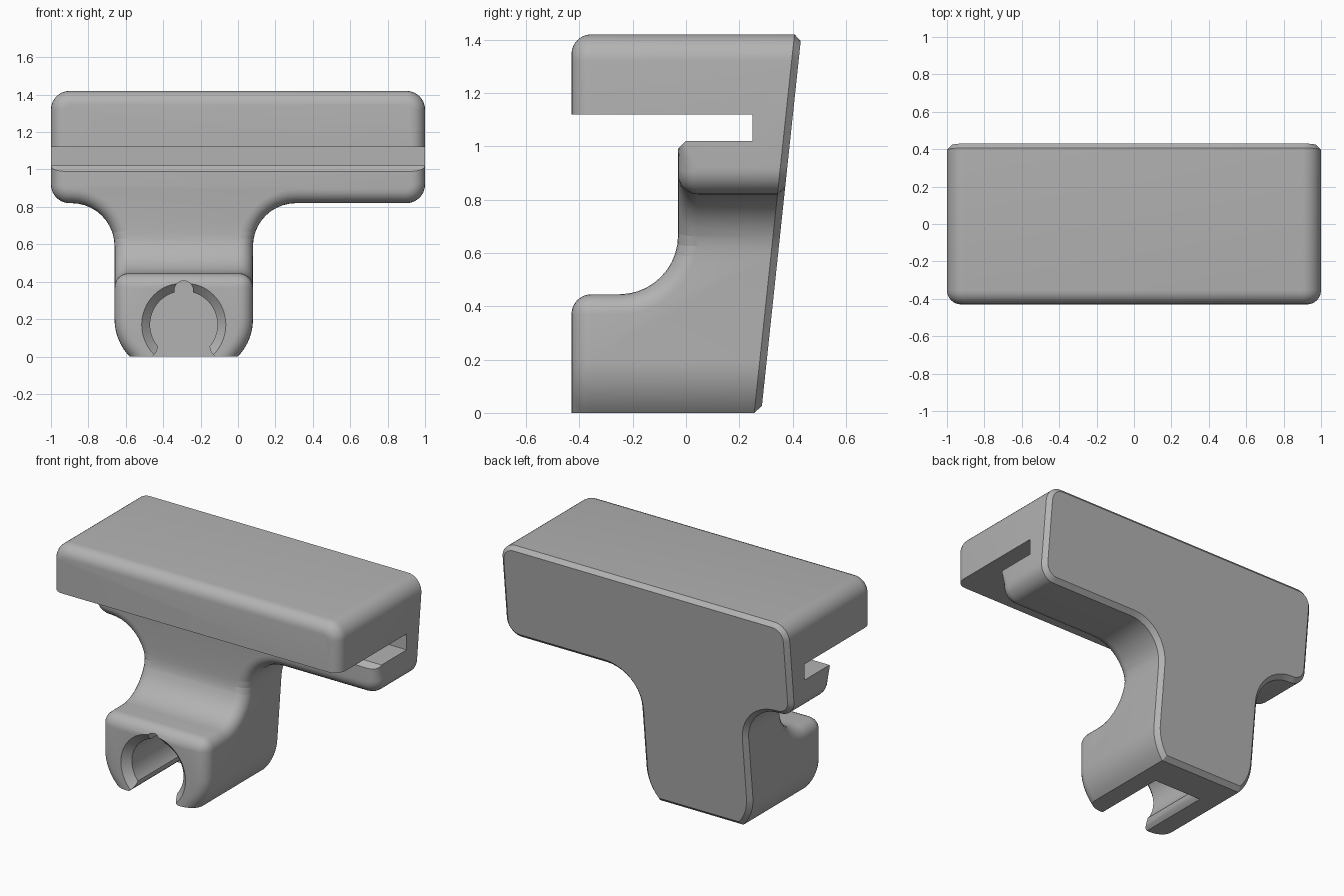
import bpy, bmesh
from math import sin, cos, radians, pi

cube = bpy.data.objects.get("Cube")
if cube:
    bpy.data.objects.remove(cube, do_unlink=True)

TOP, FRONT, JAW, FOOT = 1.42, -0.43, -0.03, 0.445
SLOT_LOW, SLOT_HIGH = 1.02, 1.12
LEG = -0.29          # leg centre line
HALF = 0.37          # half width of the leg
ROUND, CHAMFER = 0.075, 0.026

grey = bpy.data.materials.new("plain grey")
grey.use_nodes = True
colour = (0.45, 0.45, 0.45, 1)
grey.diffuse_color = colour
grey.node_tree.nodes["Principled BSDF"].inputs["Base Color"].default_value = colour


def arc(cx, cz, r, start, end, steps=10):
    angles = [radians(start + (end - start) * i / steps) for i in range(steps + 1)]
    return [(cx + r * cos(a), cz + r * sin(a)) for a in angles]


def prism(name, points, low, high, along="y"):
    """Extrude a profile along x or y; the second profile value is z."""
    bm = bmesh.new()
    if along == "y":
        verts = [bm.verts.new((p, low, z)) for p, z in points]
        shift = (0, high - low, 0)
    else:
        verts = [bm.verts.new((low, p, z)) for p, z in points]
        shift = (high - low, 0, 0)
    face = bm.faces.new(verts)
    result = bmesh.ops.extrude_face_region(bm, geom=[face])
    moved = [v for v in result["geom"] if isinstance(v, bmesh.types.BMVert)]
    bmesh.ops.translate(bm, vec=shift, verts=moved)
    bmesh.ops.recalc_face_normals(bm, faces=bm.faces)
    mesh = bpy.data.meshes.new(name)
    bm.to_mesh(mesh)
    bm.free()
    mesh.materials.append(grey)
    obj = bpy.data.objects.new(name, mesh)
    bpy.context.collection.objects.link(obj)
    return obj


def combine(body, tool, operation):
    tool.hide_render = True
    mod = body.modifiers.new("cut", "BOOLEAN")
    mod.operation, mod.object, mod.solver = operation, tool, "EXACT"
    bpy.context.view_layer.objects.active = body
    bpy.ops.object.modifier_apply(modifier=mod.name)
    bpy.data.objects.remove(tool, do_unlink=True)


# T-shaped front outline, counter-clockwise from the foot
c, f = 0.1, 0.23
left, right = LEG - HALF, LEG + HALF
under = 0.82
outline = (
    arc(right - 0.29, 0.2, 0.29, -43.6, 0)
    + arc(right + f, under - f, f, 180, 90)
    + arc(1 - c, under + c, c, -90, 0)
    + arc(1 - c, TOP - c, c, 0, 90)
    + arc(c - 1, TOP - c, c, 90, 180)
    + arc(c - 1, under + c, c, 180, 270)
    + arc(left - f, under - f, f, 90, 0)
    + arc(left + 0.29, 0.2, 0.29, 180, 223.6)
)
body = prism("phone_holder_body", outline, -0.6, 0.6)

# Side outline with slot, saddle and leaning back
side = [(0.282, 0), (0.433, TOP + 0.0001), (0.433, 2), (FRONT, 2), (FRONT, SLOT_HIGH),
        (0.25, SLOT_HIGH), (0.25, SLOT_LOW), (0, SLOT_LOW), (JAW, SLOT_LOW - 0.03)]
side += arc(JAW - 0.22, FOOT + 0.22, 0.22, 0, -90)
side += [(FRONT, FOOT), (FRONT, -0.2), (0.261, -0.2)]
combine(body, prism("side_cutter", side, -2, 2, "x"), "INTERSECT")

# Round the front edges and chamfer the back rim
bm = bmesh.new()
bm.from_mesh(body.data)
bmesh.ops.remove_doubles(bm, verts=bm.verts, dist=0.0005)
bm.normal_update()


def is_front(face):
    n, mid = face.normal, face.calc_center_median()
    return mid.y < 0.2 and abs(n.x) < 0.01 and (n.y < -0.99 or FOOT - 0.02 < mid.z < 0.67)


def is_back(face):
    return face.normal.y > 0.95


def to_round(edge):
    zs = [v.co.z for v in edge.verts]
    in_slot = min(zs) > 0.97 and max(zs) < 1.13
    return (any(is_front(g) for g in edge.link_faces) and edge.calc_face_angle_signed() > 0.6
            and max(zs) > 0.001 and not in_slot)


front_edges = [e for e in bm.edges if to_round(e)]
bmesh.ops.bevel(bm, geom=front_edges, offset=ROUND, offset_type="OFFSET",
                segments=6, profile=0.5, affect="EDGES", clamp_overlap=False)
bm.normal_update()
rim = [e for e in bm.edges if sum(is_back(g) for g in e.link_faces) == 1
       and all(v.co.y > 0.26 for v in e.verts)]
bmesh.ops.bevel(bm, geom=rim, offset=CHAMFER, offset_type="OFFSET",
                segments=1, affect="EDGES", clamp_overlap=False)
bmesh.ops.recalc_face_normals(bm, faces=bm.faces)
bm.to_mesh(body.data)
bm.free()

# Snap-in bore with open mouth, top groove and flared entry
END, BORE_Z = 0.05, 0.17
combine(body, prism("bore", arc(LEG, BORE_Z, 0.18, 0, 354.375, 63), -0.6, END), "DIFFERENCE")
lip = [(0.138, 0.055), (0.14, 0.04), (0.15, 0.018), (0.17, -0.001), (0.17, -0.05)]
mouth = [(LEG + x, z) for x, z in lip] + [(LEG - x, z) for x, z in reversed(lip)]
combine(body, prism("mouth", mouth, -0.6, END), "DIFFERENCE")
combine(body, prism("groove", arc(LEG, 0.355, 0.05, 0, 345, 23), -0.6, END), "DIFFERENCE")
bpy.ops.mesh.primitive_cone_add(vertices=64, radius1=0.235, radius2=0.175, depth=0.06,
                                location=(LEG, FRONT + 0.02, BORE_Z), rotation=(-pi / 2, 0, 0))
flare = bpy.context.object
flare.data.materials.append(grey)
combine(body, flare, "DIFFERENCE")

bpy.ops.object.select_all(action="DESELECT")
body.select_set(True)
bpy.context.view_layer.objects.active = body
bpy.ops.object.shade_smooth_by_angle(angle=radians(30))
